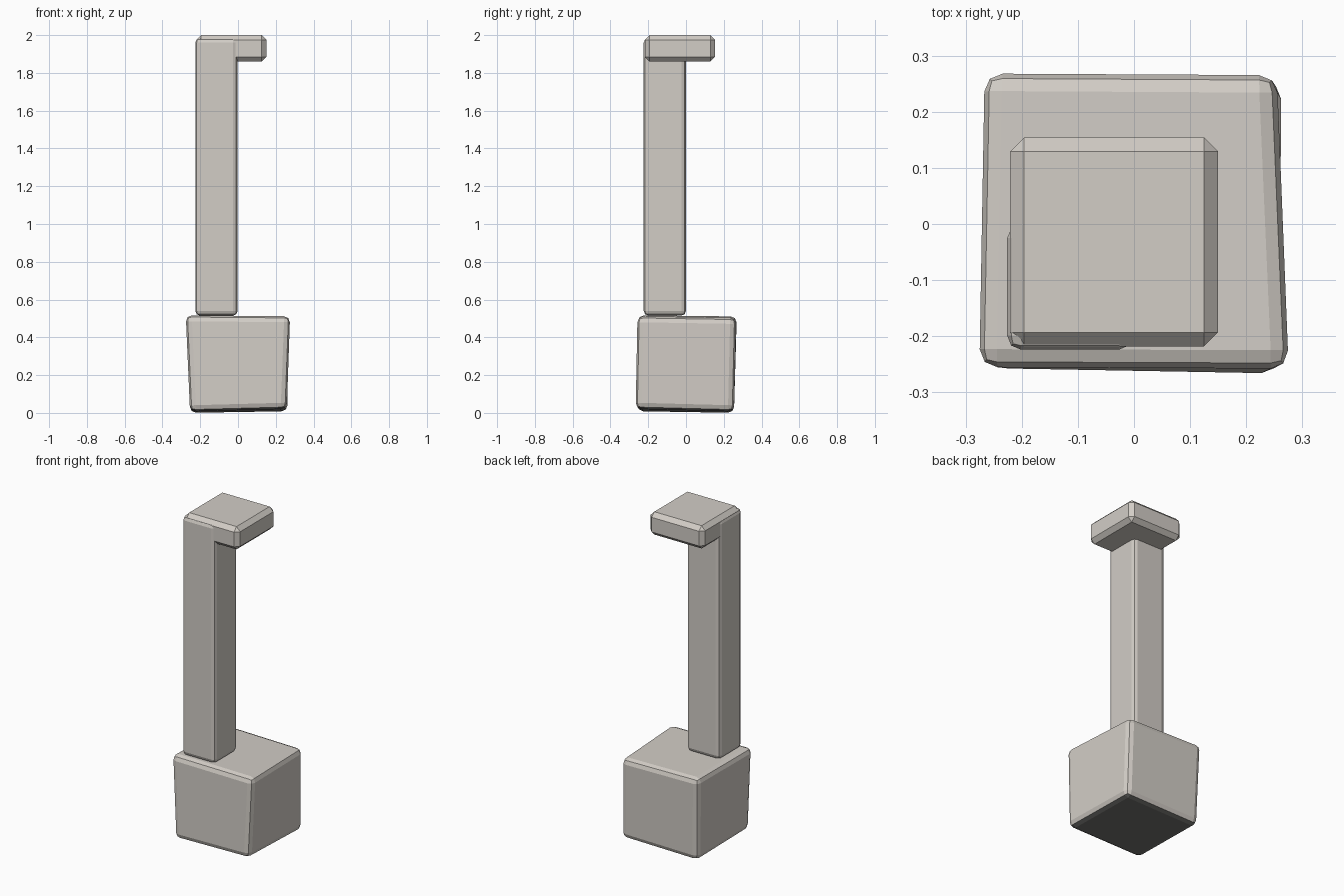
import bpy, bmesh

if "Cube" in bpy.data.objects:
    bpy.data.objects.remove(bpy.data.objects["Cube"])


def colour(name, rgb):
    m = bpy.data.materials.new(name)
    m.diffuse_color = (*rgb, 1)
    m.use_nodes = True
    m.node_tree.nodes["Principled BSDF"].inputs["Base Color"].default_value = m.diffuse_color
    return m


stone = colour("warm grey stone", (0.645, 0.61, 0.565))
dark = colour("dark underside", (0.17, 0.168, 0.16))


def block(name, corners, bevel, segments):
    """Bevelled six-sided block; corners: bottom ring then top ring, counter-clockwise."""
    bm = bmesh.new()
    v = [bm.verts.new(c) for c in corners]
    for f in ((3, 2, 1, 0), (4, 5, 6, 7), (0, 1, 5, 4),
              (1, 2, 6, 5), (2, 3, 7, 6), (3, 0, 4, 7)):
        bm.faces.new([v[i] for i in f])
    bmesh.ops.bevel(bm, geom=list(bm.edges), offset=bevel, segments=segments,
                    profile=0.5, affect='EDGES', clamp_overlap=True)
    bmesh.ops.recalc_face_normals(bm, faces=list(bm.faces))
    mesh = bpy.data.meshes.new(name)
    bm.to_mesh(mesh)
    bm.free()
    mesh.materials.append(stone)
    ob = bpy.data.objects.new(name, mesh)
    bpy.context.collection.objects.link(ob)
    return ob


def box(x0, x1, y0, y1, z0, z1):
    return [(x, y, z) for z in (z0, z1)
            for x, y in ((x0, y0), (x1, y0), (x1, y1), (x0, y1))]


# Slightly skewed base block with a dark underside
base = block("base", [(-0.254, -0.257, 0.008), (0.258, -0.267, 0.022),
                      (0.263, 0.254, 0.008), (-0.254, 0.254, 0.0),
                      (-0.277, -0.255, 0.517), (0.277, -0.257, 0.512),
                      (0.254, 0.266, 0.503), (-0.267, 0.269, 0.511)], 0.032, 2)
base.data.materials.append(dark)
for p in base.data.polygons:
    if p.normal.z < -0.6:
        p.material_index = 1

# Tall post on the front left corner of the base
block("post", box(-0.226, -0.002, -0.224, 0.0, 0.515, 1.985), 0.025, 2)

# Chamfered overhanging cap
block("cap", box(-0.221, 0.150, -0.218, 0.154, 1.860, 2.0), 0.025, 1)
